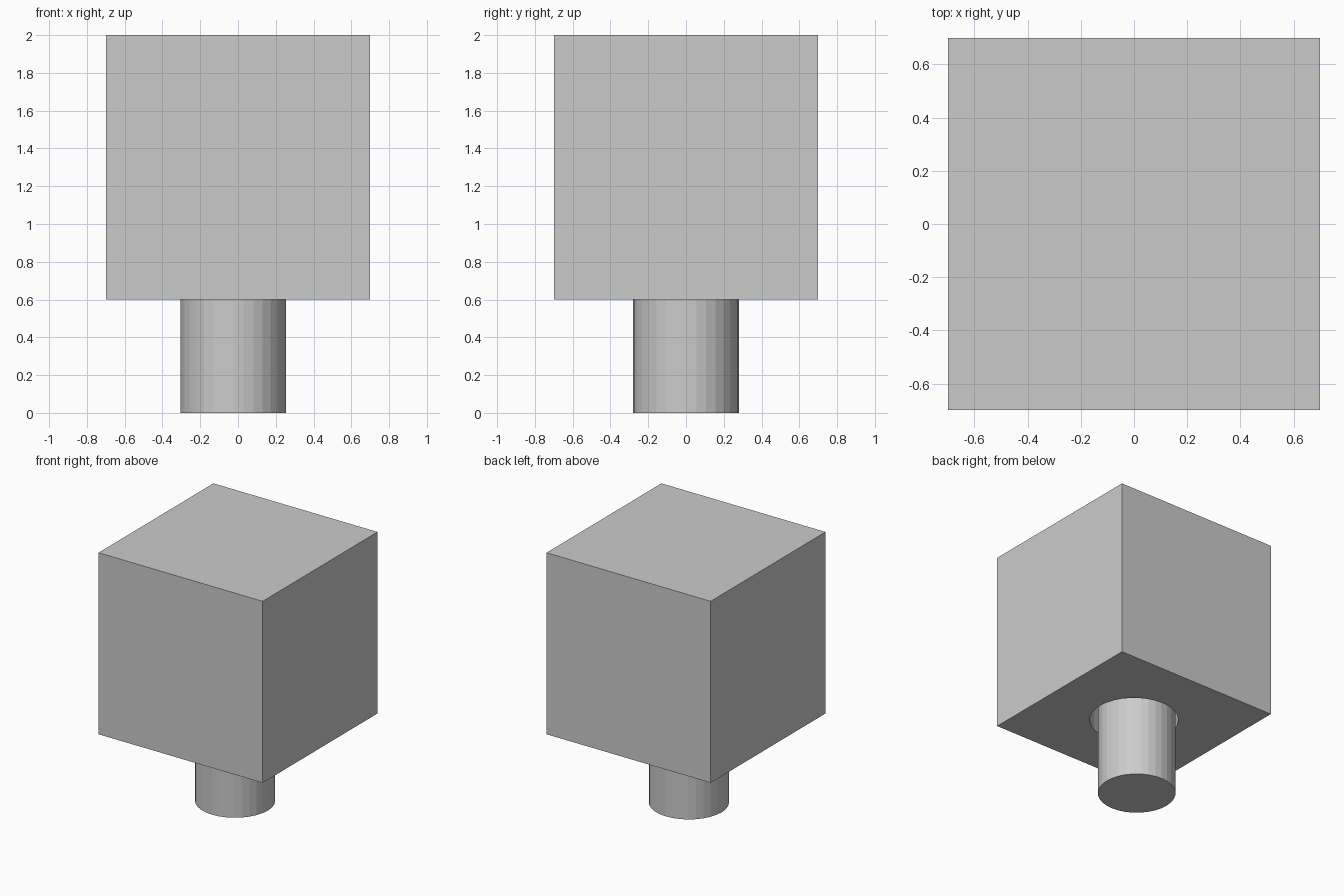
import bpy

if "Cube" in bpy.data.objects:
    bpy.data.objects.remove(bpy.data.objects["Cube"])


def cylinder(name, radius, z0, z1, x=0.0):
    bpy.ops.mesh.primitive_cylinder_add(vertices=32, radius=radius, depth=z1 - z0,
                                        location=(x, 0, (z0 + z1) / 2))
    ob = bpy.context.object
    ob.name = name
    return ob


# Solid cube head
bpy.ops.mesh.primitive_cube_add(size=1.4, location=(0, 0, 1.3))
head = bpy.context.object
head.name = "head_block"

# Blind round socket in the underside, slightly wider than the peg
cutter = cylinder("socket_cutter", 0.32, 0.4, 1.3)
mod = head.modifiers.new("socket", 'BOOLEAN')
mod.operation = 'DIFFERENCE'
mod.solver = 'EXACT'
mod.object = cutter
bpy.context.view_layer.objects.active = head
bpy.ops.object.modifier_apply(modifier=mod.name)
bpy.data.objects.remove(cutter, do_unlink=True)

# Loose peg standing off-centre in the socket
cylinder("peg", 0.28, 0.0, 1.3, x=-0.025)
